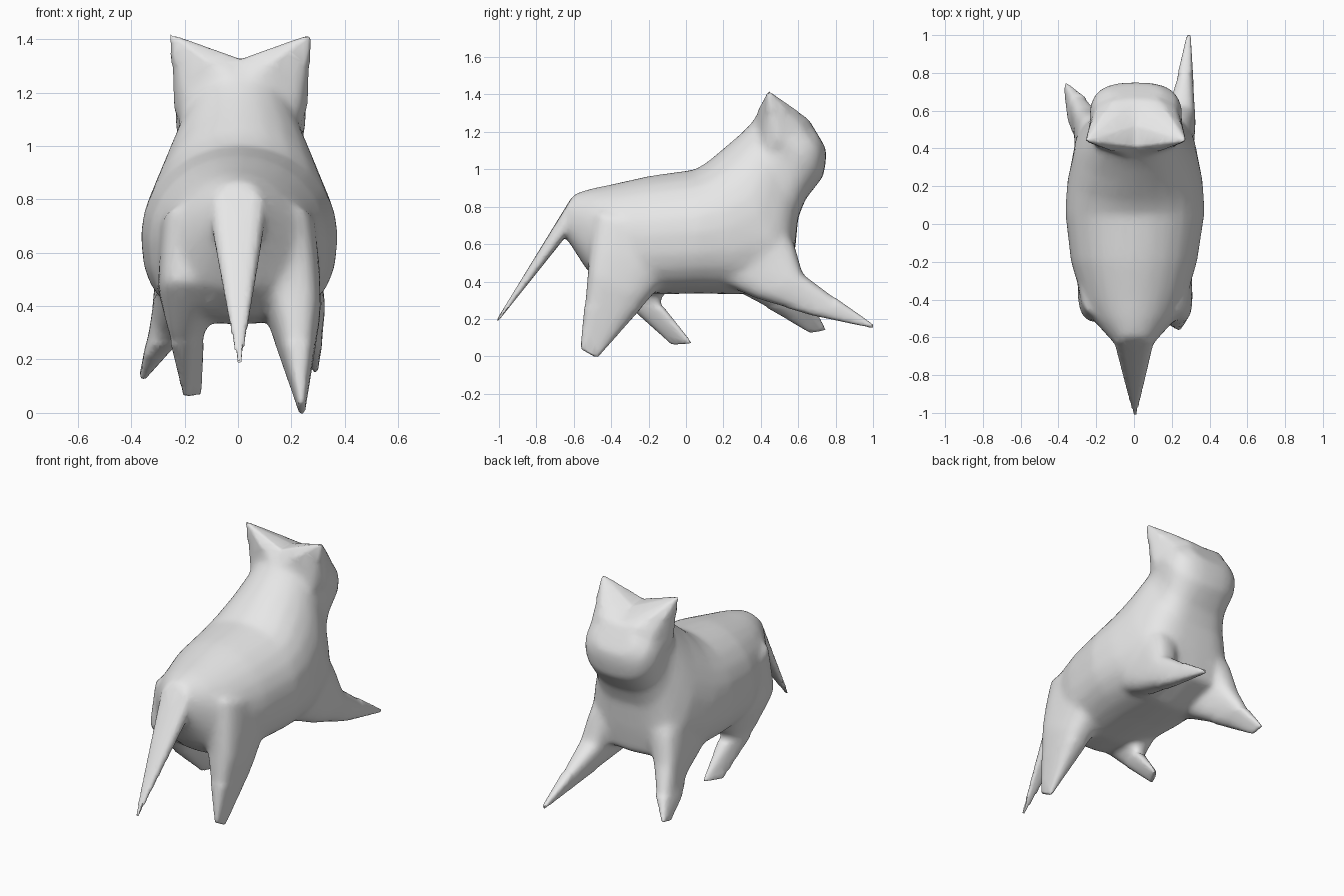
import bpy, bmesh
from math import sin, cos, pi, copysign
from mathutils import Vector

cube = bpy.data.objects.get("Cube")
if cube:
    bpy.data.objects.remove(cube, do_unlink=True)

grey = bpy.data.materials.new("plain grey")
grey.use_nodes = True
grey.diffuse_color = (0.8, 0.8, 0.8, 1)
grey.node_tree.nodes["Principled BSDF"].inputs["Base Color"].default_value = (0.8, 0.8, 0.8, 1)


def soft(v, power):
    return copysign(abs(v) ** power, v)


def loft(bm, sections, upper, lower, sides=24):
    """Skin rings, each spanning two outline points with a half width across.
    Smaller powers make the upper or lower half boxier; a section may set its own lower power."""
    rings = []
    for start, end, width, *own in sections:
        a, b = Vector(start), Vector(end)
        mid, half = (a + b) / 2, (a - b) / 2
        ring = []
        for i in range(sides):
            t = 2 * pi * i / sides
            power = upper if cos(t) > 0 else (own[0] if own else lower)
            ring.append(bm.verts.new(mid + half * soft(cos(t), power) + Vector((width * soft(sin(t), power), 0, 0))))
        rings.append(ring)
    for r, s in zip(rings, rings[1:]):
        for i in range(sides):
            j = (i + 1) % sides
            bm.faces.new((r[i], r[j], s[j], s[i]))
    bm.faces.new(rings[0])
    bm.faces.new(rings[-1])


bm = bmesh.new()

# Trunk, neck and head: back outline, belly outline, half width
loft(bm, [
    ((0, -.60, .87), (0, -.645, .64), .11),
    ((0, -.50, .90), (0, -.53, .46), .21),
    ((0, -.40, .92), (0, -.40, .36), .275),
    ((0, -.20, .965), (0, -.20, .33), .335),
    ((.005, .05, 1.0), (.005, .07, .335), .37),
    ((.005, .12, 1.045), (.005, .32, .33), .36),
    ((.005, .22, 1.13), (.005, .56, .42), .32, .65),
    ((.005, .29, 1.19), (.005, .585, .58), .28, .6),
    ((.005, .34, 1.24), (.005, .60, .74), .24, .6),
    ((.01, .37, 1.27), (.01, .64, .84), .23, .65),
    ((.01, .42, 1.30), (.01, .735, .96), .25),
    ((.01, .55, 1.29), (.01, .75, 1.05), .22),
    ((.01, .66, 1.26), (.01, .75, 1.11), .14),
], 1, .78)

# Front legs
loft(bm, [((.18, .46, .80), (.18, .02, .52), .12),
          ((.21, .58, .60), (.20, .19, .39), .11),
          ((.25, .625, .44), (.23, .37, .31), .085),
          ((.27, .81, .305), (.27, .67, .22), .045),
          ((.29, 1.01, .165), (.29, 1.0, .15), .01)], .65, .75)
loft(bm, [((-.18, .46, .80), (-.18, .02, .52), .12),
          ((-.20, .58, .60), (-.20, .19, .39), .11),
          ((-.25, .61, .43), (-.23, .38, .29), .08),
          ((-.29, .68, .27), (-.31, .52, .21), .05),
          ((-.36, .75, .14), (-.355, .66, .125), .012)], .65, .75)

# Hind legs, flat blades toward the feet
loft(bm, [((.16, -.49, .78), (.16, 0, .62), .13),
          ((.185, -.515, .60), (.18, -.10, .42), .125),
          ((.215, -.525, .45), (.205, -.21, .29), .10),
          ((.238, -.565, .04), (.24, -.475, -.01), .012)], .65, .75)
loft(bm, [((-.16, -.49, .78), (-.16, 0, .62), .13),
          ((-.19, -.525, .49), (-.18, -.06, .42), .115),
          ((-.22, -.33, .29), (-.165, -.14, .29), .055),
          ((-.20, -.075, .06), (-.14, .035, .07), .014)], .65, .75)

# Tail, a flat wedge
loft(bm, [((0, -.50, .89), (0, -.50, .60), .12),
          ((0, -.60, .87), (0, -.65, .63), .105),
          ((.005, -1.01, .20), (.005, -1.01, .18), .01)], .7, .7, 12)

# Crown halves, each rising to a pointed ear
for side in (-1, 1):
    corners = [(.265, .44, 1.42), (.07, .41, 1.33), (0, .41, 1.325), (0, .52, 1.32), (.12, .67, 1.26),
               (0, .66, 1.26), (.215, .63, 1.21), (.255, .50, 1.12), (.03, .35, 1.25), (.21, .41, 1.10), (0, .5, 1.1)]
    verts = [bm.verts.new((.01 + side * x, y, z)) for x, y, z in corners]
    bmesh.ops.convex_hull(bm, input=verts)

bmesh.ops.recalc_face_normals(bm, faces=bm.faces[:])
mesh = bpy.data.meshes.new("cat_body")
bm.to_mesh(mesh)
bm.free()
cat = bpy.data.objects.new("cat_body", mesh)
bpy.context.collection.objects.link(cat)
bpy.context.view_layer.objects.active = cat
cat.select_set(True)

# Fuse the parts into one skin
fuse = cat.modifiers.new("fuse", "REMESH")
fuse.mode = "VOXEL"
fuse.voxel_size = 0.012
bpy.ops.object.modifier_apply(modifier=fuse.name)

# Soften the joints, leaving ears, feet and tail pointed
bm = bmesh.new()
bm.from_mesh(cat.data)
joints = [v for v in bm.verts if -.62 < v.co.y < .8 and .26 < v.co.z < 1.31]
for _ in range(22):
    bmesh.ops.smooth_vert(bm, verts=joints, factor=0.5, use_axis_x=True, use_axis_y=True, use_axis_z=True)
bm.to_mesh(cat.data)
bm.free()

thin = cat.modifiers.new("simplify", "DECIMATE")
thin.ratio = 0.2
bpy.ops.object.modifier_apply(modifier=thin.name)
cat.data.materials.clear()
cat.data.materials.append(grey)
bpy.ops.object.shade_smooth_by_angle(angle=0.9)
